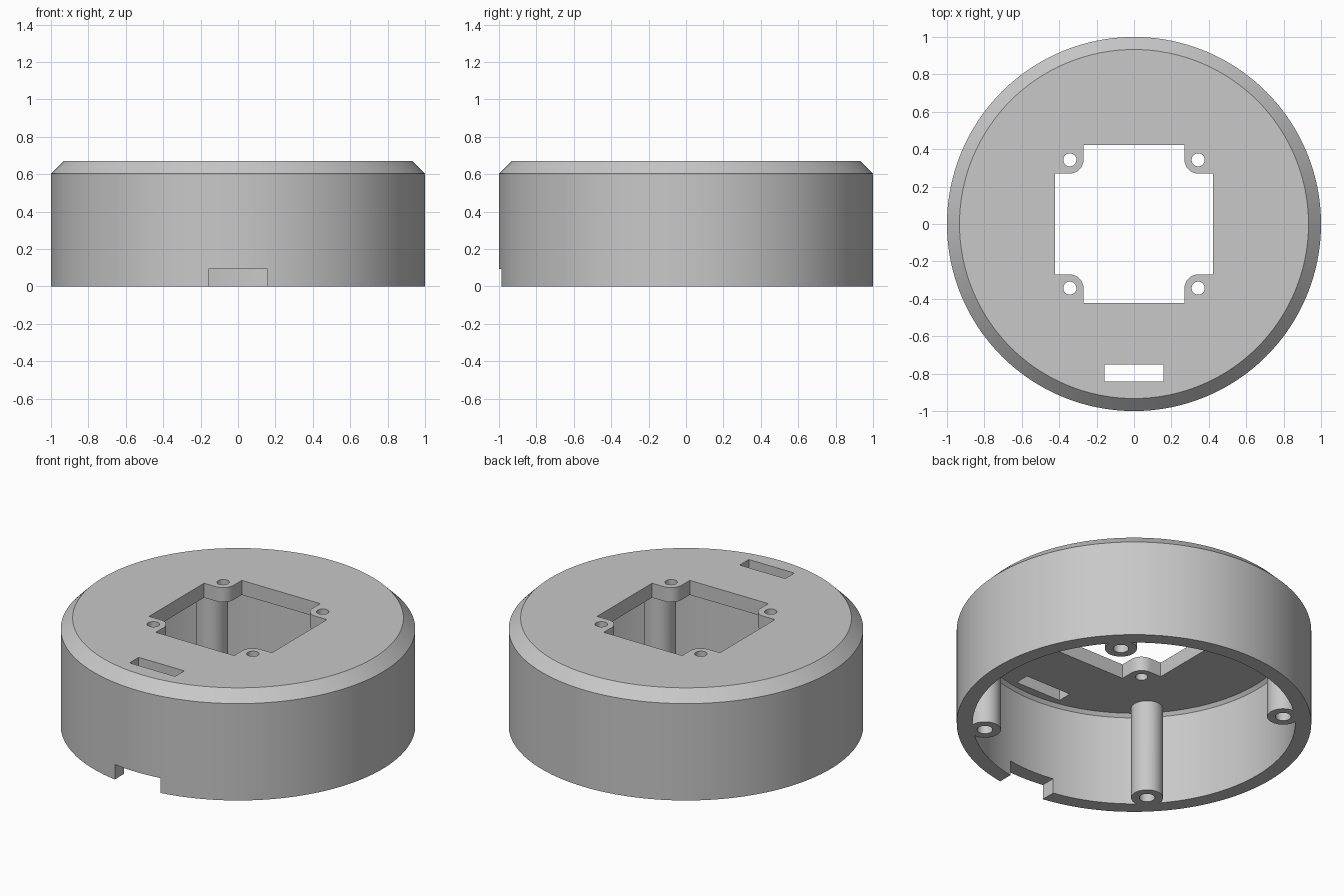
import bpy, bmesh, math
from mathutils import Matrix, Vector

cube = bpy.data.objects.get("Cube")
if cube:
    bpy.data.objects.remove(cube, do_unlink=True)

HEIGHT, CEILING, NOTCH = 0.67, 0.58, 0.157
LUG, LUG_R, OPENING, BOSS = 0.343, 0.073, 0.423, 0.597

grey = bpy.data.materials.new("light grey plastic")
grey.use_nodes = True
grey.diffuse_color = (0.58, 0.58, 0.58, 1)
grey.node_tree.nodes["Principled BSDF"].inputs["Base Color"].default_value = grey.diffuse_color


def finish(name, bm):
    bmesh.ops.recalc_face_normals(bm, faces=bm.faces)
    mesh = bpy.data.meshes.new(name)
    bm.to_mesh(mesh)
    bm.free()
    mesh.materials.append(grey)
    obj = bpy.data.objects.new(name, mesh)
    bpy.context.collection.objects.link(obj)
    return obj


def lathe(name, profile, steps=128):
    bm = bmesh.new()
    verts = [bm.verts.new((r, 0, z)) for r, z in profile]
    edges = [bm.edges.new(pair) for pair in zip(verts, verts[1:])]
    bmesh.ops.spin(bm, geom=verts + edges, cent=(0, 0, 0), axis=(0, 0, 1),
                   angle=math.tau, steps=steps)
    bmesh.ops.remove_doubles(bm, verts=bm.verts, dist=1e-5)
    return finish(name, bm)


def prism(name, outline, z0, z1):
    bm = bmesh.new()
    face = bm.faces.new([bm.verts.new((x, y, z0)) for x, y in outline])
    top = bmesh.ops.extrude_face_region(bm, geom=[face])["geom"]
    bmesh.ops.translate(bm, vec=(0, 0, z1 - z0),
                        verts=[g for g in top if isinstance(g, bmesh.types.BMVert)])
    return finish(name, bm)


def rod(name, x, y, radius, z0, z1, sides=40):
    angles = [math.tau * i / sides for i in range(sides)]
    return prism(name, [(x + radius * math.cos(a), y + radius * math.sin(a))
                        for a in angles], z0, z1)


def box(name, x, y0, y1, z0, z1):
    return prism(name, [(-x, y0), (x, y0), (x, y1), (-x, y1)], z0, z1)


def combine(target, tool, operation):
    mod = target.modifiers.new("combine", "BOOLEAN")
    mod.operation, mod.object, mod.solver = operation, tool, "EXACT"
    bpy.context.view_layer.objects.active = target
    bpy.ops.object.modifier_apply(modifier=mod.name)
    bpy.data.objects.remove(tool, do_unlink=True)


# Round hollow shell with chamfered rim
housing = lathe("round_housing", [
    (0, HEIGHT), (0.933, HEIGHT), (1, 0.603), (1, 0),
    (0.91, 0), (0.91, 0.56), (0.893, CEILING), (0, CEILING)])

corners = [(sx, sy) for sx in (-1, 1) for sy in (-1, 1)]

# Screw bosses against the wall, with blind holes from below
for sx, sy in corners:
    combine(housing, rod("boss", sx * BOSS, sy * BOSS, 0.09, 0, CEILING + 0.02), "UNION")
for sx, sy in corners:
    combine(housing, rod("boss_hole", sx * BOSS, sy * BOSS, 0.044, -0.1, 0.4), "DIFFERENCE")

# Square opening that leaves a rounded lug in each corner
quarter = [Vector((OPENING, LUG - LUG_R))]
for i in range(13):
    a = math.radians(270 - 90 * i / 12)
    quarter.append(Vector((LUG + LUG_R * math.cos(a), LUG + LUG_R * math.sin(a))))
quarter.append(Vector((LUG - LUG_R, OPENING)))
outline = [Matrix.Rotation(math.pi / 2 * q, 2) @ p for q in range(4) for p in quarter]
combine(housing, prism("opening", outline, 0.5, 0.8), "DIFFERENCE")

# Lug screw holes
for sx, sy in corners:
    combine(housing, rod("lug_hole", sx * LUG, sy * LUG, 0.035, 0.5, 0.8, 32), "DIFFERENCE")

# Slot in the top plate and cable notch in the front rim
combine(housing, box("slot", NOTCH, -0.842, -0.752, 0.5, 0.8), "DIFFERENCE")
combine(housing, box("notch", NOTCH, -1.1, -0.8, -0.1, 0.093), "DIFFERENCE")

bpy.ops.object.select_all(action="DESELECT")
housing.select_set(True)
bpy.context.view_layer.objects.active = housing
bpy.ops.object.shade_smooth_by_angle(angle=math.radians(25))
